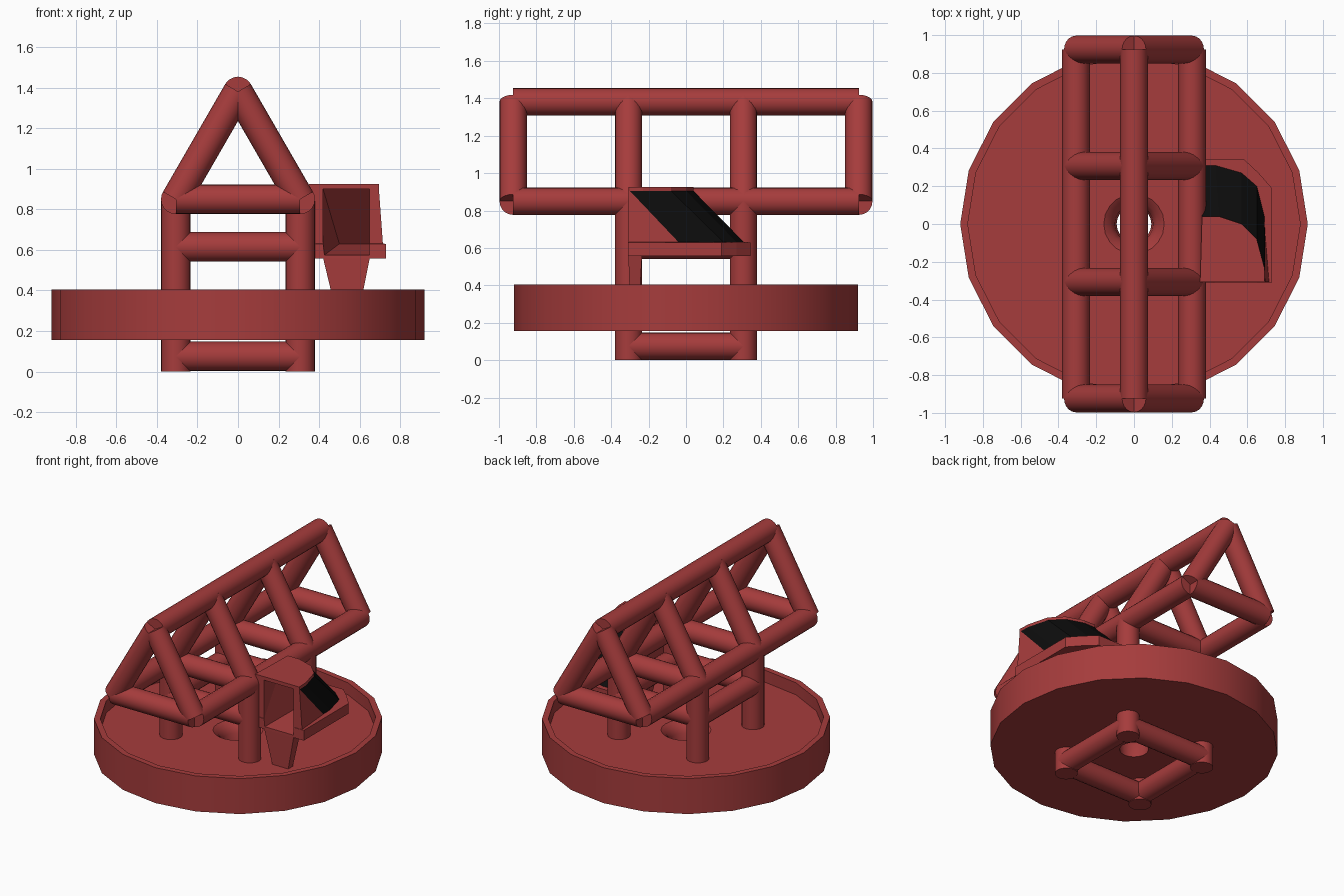
import bpy, bmesh, math
from mathutils import Vector

if "Cube" in bpy.data.objects:
    bpy.data.objects.remove(bpy.data.objects["Cube"])

def mat(name, col):
    m = bpy.data.materials.new(name)
    m.diffuse_color = (*col, 1)
    m.use_nodes = True
    m.node_tree.nodes["Principled BSDF"].inputs["Base Color"].default_value = m.diffuse_color
    return m

RED = mat("red_paint", (0.38, 0.045, 0.045))
BLACK = mat("dark_glass", (0.004, 0.004, 0.004))

def make(name, bm, smooth=True):
    bmesh.ops.recalc_face_normals(bm, faces=bm.faces)
    me = bpy.data.meshes.new(name)
    bm.to_mesh(me)
    bm.free()
    me.materials.append(RED)
    ob = bpy.data.objects.new(name, me)
    bpy.context.collection.objects.link(ob)
    if smooth:
        bpy.ops.object.select_all(action='DESELECT')
        bpy.context.view_layer.objects.active = ob
        ob.select_set(True)
        bpy.ops.object.shade_smooth_by_angle(angle=math.radians(30))
    return ob

def tube(name, a, b, r=0.073):
    a, b = Vector(a), Vector(b)
    bm = bmesh.new()
    bmesh.ops.create_cone(bm, cap_ends=True, segments=20, radius1=r, radius2=r,
                          depth=(b - a).length)
    q = (b - a).to_track_quat('Z', 'Y')
    for v in bm.verts:
        v.co = q @ v.co + (a + b) / 2
    return make(name, bm)

def loft(rings):
    # Skin closed rings of equal point count, capped at both ends
    bm = bmesh.new()
    vs = [[bm.verts.new(p) for p in r] for r in rings]
    n = len(rings[0])
    bands = [[bm.faces.new((a[i], a[(i + 1) % n], b[(i + 1) % n], b[i])) for i in range(n)]
             for a, b in zip(vs, vs[1:])]
    bm.faces.new(vs[0])
    bm.faces.new(vs[-1])
    return bm, bands

# Round platform with rim, sunken floor and flared centre hole
profile = [(.92, .155), (.92, .405), (.88, .405), (.88, .32), (.16, .32),
           (.125, .295), (.102, .25), (.092, .155)]
N = 20
bm = bmesh.new()
rings = [[bm.verts.new((r * math.cos(2 * math.pi * i / N), r * math.sin(2 * math.pi * i / N), z))
          for i in range(N)] for r, z in profile]
for a, b in zip(rings, rings[1:] + rings[:1]):
    for i in range(N):
        j = (i + 1) % N
        bm.faces.new((a[i], a[j], b[j], b[i]))
make("platform", bm)

# Four legs with cross bars low and high
S, Y, Z = .307, .924, .85
for sx in (-1, 1):
    for sy in (-1, 1):
        tube("leg", (sx * S, sy * S, 0), (sx * S, sy * S, Z))
for z in (.075, .615):
    for s in (-1, 1):
        tube("cross_bar", (-S, s * S, z), (S, s * S, z))
        tube("side_bar", (s * S, -S, z), (s * S, S, z))

# Triangular truss
TOP = 1.382
tube("ridge_beam", (0, -Y, TOP), (0, Y, TOP))
for sx in (-1, 1):
    tube("lower_chord", (sx * S, -Y, Z), (sx * S, Y, Z))
for y in (-Y, -S, S, Y):
    tube("truss_tie", (-S, y, Z), (S, y, Z))
    for sx in (-1, 1):
        tube("truss_diagonal", (sx * S, y, Z), (0, y, TOP))

# Control cab: floor slab outline, window sill outline, roof outline
slab = [(.345, .345), (.45, .345), (.58, .345), (.66, .27), (.73, .19), (.73, 0),
        (.73, -.31), (.345, -.31)]
sill = [(.36, .31), (.43, .31), (.57, .27), (.65, .2), (.69, .04), (.693, -.04),
        (.715, -.308), (.35, -.308)]
roof = [(.36, .04), (.45, .04), (.57, 0), (.65, -.08), (.69, -.23), (.692, -.3),
        (.695, -.308), (.35, -.308)]
bm, bands = loft([[(x, y, z) for x, y in ring] for ring, z in
                  ((slab, .558), (slab, .63), (sill, .631), (roof, .905), (roof, .925))])
for f in bands[2][:5]:
    f.material_index = 1
cab = make("cab", bm, False)
cab.data.materials.append(BLACK)

# Doorway hollow in the front of the cab
cut_bm, _ = loft([
    [(.42, -.35, .57), (.65, -.35, .57), (.65, -.35, .9), (.42, -.35, .9)],
    [(.5, .15, .63), (.65, .15, .63), (.65, -.13, .9), (.42, -.13, .9)]])
bmesh.ops.triangulate(cut_bm, faces=cut_bm.faces)
cutter = make("doorway_cutter", cut_bm, False)
cutter.hide_render = True
cutter.hide_viewport = False
cutter.display_type = 'WIRE'
mod = cab.modifiers.new("doorway", 'BOOLEAN')
mod.operation = 'DIFFERENCE'
mod.solver = 'EXACT'
mod.object = cutter
bpy.ops.object.select_all(action='DESELECT')
bpy.context.view_layer.objects.active = cab
cab.select_set(True)
bpy.ops.object.modifier_apply(modifier=mod.name)
bpy.data.objects.remove(cutter)

# Tapered post under the cab
def rect(x0, x1, y0, y1, z):
    return [(x0, y0, z), (x1, y0, z), (x1, y1, z), (x0, y1, z)]

bm, _ = loft([rect(.48, .6, -.3, -.25, .31), rect(.42, .65, -.308, -.235, .56)])
make("cab_post", bm, False)
